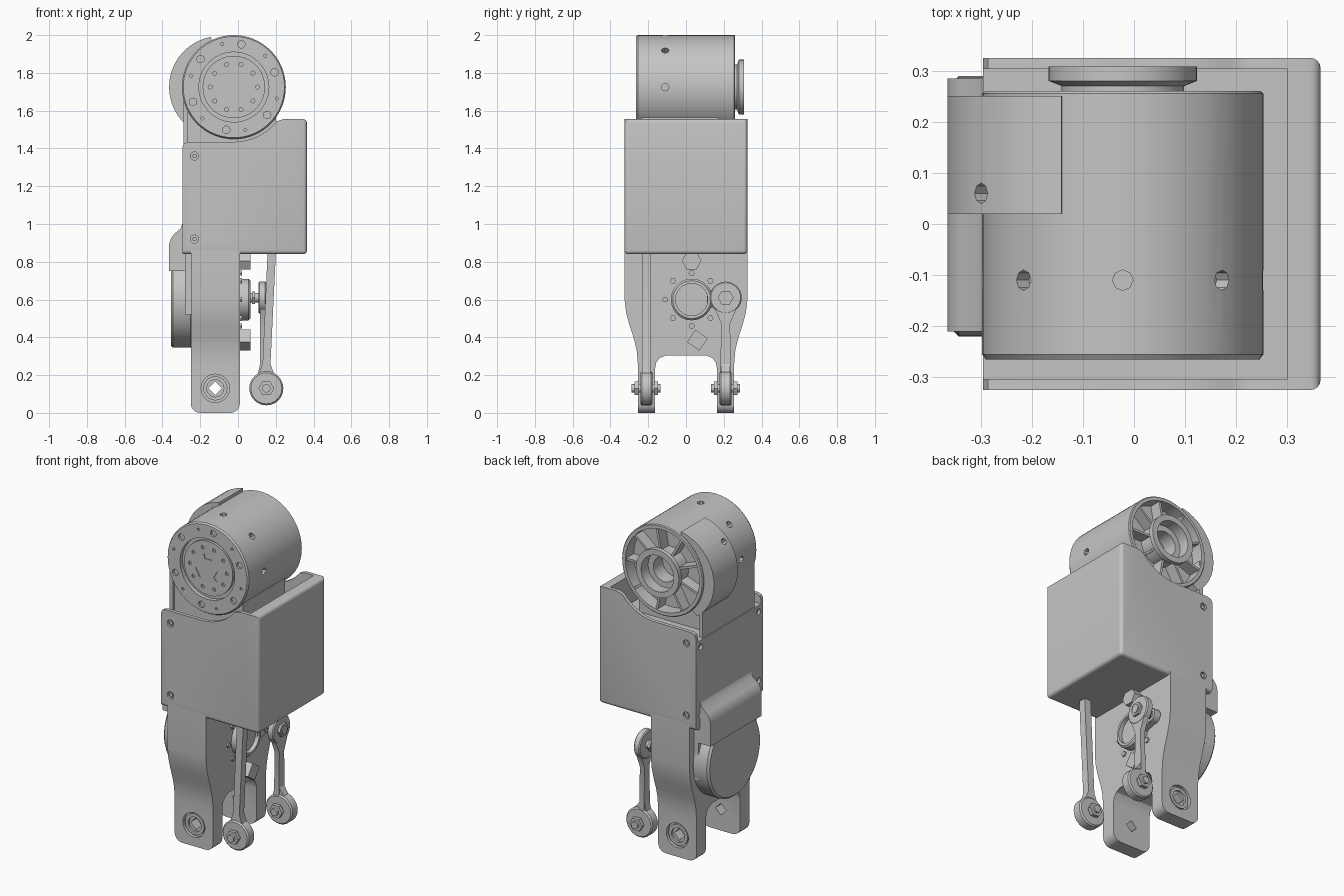
import bpy, bmesh
from math import sin, cos, pi, radians
from mathutils import Matrix, Vector

if "Cube" in bpy.data.objects:
    bpy.data.objects.remove(bpy.data.objects["Cube"])

grey = bpy.data.materials.new("plain grey")
grey.use_nodes = True
tone = (0.56, 0.56, 0.56, 1)
grey.diffuse_color = tone
grey.node_tree.nodes["Principled BSDF"].inputs["Base Color"].default_value = tone


def place(axis, u, v, w):
    """u, v lie in the profile plane, w runs along the axis."""
    return (u, w, v) if axis == "y" else (w, u, v)


def prism(bm, axis, pts, a, b):
    lo = [bm.verts.new(place(axis, u, v, a)) for u, v in pts]
    hi = [bm.verts.new(place(axis, u, v, b)) for u, v in pts]
    faces = [bm.faces.new(lo), bm.faces.new(hi)]
    for i in range(len(pts)):
        j = (i + 1) % len(pts)
        faces.append(bm.faces.new((lo[i], lo[j], hi[j], hi[i])))
    bmesh.ops.recalc_face_normals(bm, faces=faces)


def lathe(bm, axis, centre, profile, seg=32):
    """Revolve (radius, along) points around the axis through centre."""
    cu, cv = centre
    rings = []
    for r, w in profile:
        n = seg if r else 1
        rings.append([bm.verts.new(place(axis, cu + r * cos(2 * pi * i / seg),
                                         cv + r * sin(2 * pi * i / seg), w)) for i in range(n)])
    faces = []
    for p, q in zip(rings, rings[1:]):
        for i in range(seg):
            j = (i + 1) % seg
            loop = [p[i % len(p)], p[j % len(p)], q[j % len(q)], q[i % len(q)]]
            faces.append(bm.faces.new(list(dict.fromkeys(loop))))
    bmesh.ops.recalc_face_normals(bm, faces=faces)


def disc(bm, axis, centre, r, a, b, seg=32, ch=0.0):
    if ch:
        pts = [(0, a), (r - ch, a), (r, a + ch), (r, b - ch), (r - ch, b), (0, b)]
    else:
        pts = [(0, a), (r, a), (r, b), (0, b)]
    lathe(bm, axis, centre, pts, seg)


def box(bm, x, y, z):
    prism(bm, "y", [(x[0], z[0]), (x[1], z[0]), (x[1], z[1]), (x[0], z[1])], *y)


def radial_hole(bm, start, direction, reach, r=0.02):
    d = Vector(direction).normalized()
    m = Matrix.Translation(Vector(start) + d * reach) @ d.to_track_quat("Z", "Y").to_matrix().to_4x4()
    bmesh.ops.create_cone(bm, cap_ends=True, segments=8, radius1=r, radius2=r, depth=0.08, matrix=m)


def polar(centre, r, deg):
    return centre[0] + r * cos(radians(deg)), centre[1] + r * sin(radians(deg))


def finish(name, bm, cutter=None):
    me = bpy.data.meshes.new(name)
    bm.to_mesh(me)
    bm.free()
    ob = bpy.data.objects.new(name, me)
    bpy.context.collection.objects.link(ob)
    if cutter:
        tool = finish(name + "_cutter", cutter)
        mod = ob.modifiers.new("cut", "BOOLEAN")
        mod.operation, mod.solver, mod.object = "DIFFERENCE", "EXACT", tool
        mod.use_self = True
        bpy.context.view_layer.update()
        result = bpy.data.meshes.new_from_object(
            ob.evaluated_get(bpy.context.evaluated_depsgraph_get()))
        ob.modifiers.clear()
        if result.polygons:
            ob.data = result
        bpy.data.objects.remove(tool)
    ob.data.materials.clear()
    ob.data.materials.append(grey)
    ob.data.shade_smooth()
    ob.data.set_sharp_from_angle(angle=radians(30))
    return ob


# Motor drum, with a ringed front face and a hollow flanged back hub
top = (-0.022, 1.725)
bm = bmesh.new()
lathe(bm, "y", top, [(0, -.255), (.165, -.255), (.165, -.24), (.185, -.24), (.185, -.265),
                     (.268, -.265), (.275, -.255), (.275, .255), (.27, .26), (.25, .26),
                     (.25, .18), (.12, .18), (.12, .27), (.145, .28), (.145, .308),
                     (.11, .308), (.11, .24), (.075, .24), (.075, .15), (0, .15)], 64)
cut = bmesh.new()
for k in range(5):
    a = k * pi / 4
    radial_hole(cut, (top[0], -0.11, top[1]), (cos(a), 0, sin(a)), 0.28)
for k in range(6):
    disc(cut, "y", polar(top, 0.23, 80 + 60 * k), 0.02, -0.3, -0.25, 10)
    disc(cut, "y", polar(top, 0.235, 105 + 60 * k), 0.008, -0.3, -0.25, 8)
for k in range(10):
    disc(cut, "y", polar(top, 0.125, 36 * k), 0.011, -0.3, -0.245, 8)
for k in range(3):
    prism(cut, "y", [polar(top, r, 90 + 120 * k + d) for r, d in
                     ((.06, -25), (.09, -20), (.09, 20), (.06, 25))], -0.3, -0.25)
finish("motor_drum", bm, cut)

# Ribs in the back recess of the drum
bm = bmesh.new()
for k in range(9):
    m = (Matrix.Translation((top[0], 0.213, top[1])) @ Matrix.Rotation(k * 2 * pi / 9, 4, "Y")
         @ Matrix.Translation((0.185, 0, 0)) @ Matrix.Diagonal((0.14, 0.075, 0.014, 1)))
    bmesh.ops.create_cube(bm, size=1, matrix=m)
finish("drum_ribs", bm)

# Neck that carries the drum, with a thin plate on its outer side
bm = bmesh.new()
box(bm, (-0.27, 0.2), (-0.235, 0.17), (1.35, 1.65))
box(bm, (-0.288, -0.265), (-0.25, 0.25), (1.35, 1.7))
finish("drum_neck", bm)

# Curved housing wrapped around the side of the drum
side = (-0.095, 1.725)
outer = [polar(side, 0.27, 100 + 9 * k) for k in range(16)]
inner = [polar(top, 0.262, 225 - 9 * k) for k in range(13)]
bm = bmesh.new()
prism(bm, "y", outer + inner, 0.02, 0.25)
cut = bmesh.new()
radial_hole(cut, (side[0], 0.06, side[1]), (-0.205, 0, 0.176), 0.27)
finish("drum_side_housing", bm, cut)


def round_cover(bm):
    """Round the outer edges of the cover on its far side and underneath."""
    def outside(e):
        mid = (e.verts[0].co + e.verts[1].co) / 2
        along_y = abs(e.verts[0].co.y - e.verts[1].co.y) > 0.001
        far, low = mid.x > 0.36, mid.z < 0.85
        return far if along_y else (far or low) and abs(mid.y) > 0.32
    bmesh.ops.bevel(bm, geom=[e for e in bm.edges if outside(e)], offset=0.02,
                    segments=4, profile=0.5, affect="EDGES")


# Cover body: block with an open tray at the top and a raised far wall
bm = bmesh.new()
prism(bm, "y", [(-0.295, 0.84), (0.365, 0.84), (0.365, 1.555), (0.3, 1.555),
                (0.3, 1.38), (-0.295, 1.38)], -0.303, 0.303)
round_cover(bm)
cut = bmesh.new()
for z in (0.92, 1.34):
    for y in (-0.28, 0.28):
        disc(cut, "x", (y, z), 0.018, -0.4, -0.28, 12)
finish("cover_body", bm, cut)

# Front and back cover plates, scooped around the drum
scoop = [polar(top, 0.29, -90 + 6.4 * k) for k in range(9)]
for name, s in (("front_cover_plate", -1), ("back_cover_plate", 1)):
    bm = bmesh.new()
    prism(bm, "y", [(-0.295, 0.84), (0.365, 0.84), (0.365, 1.555), (0.24, 1.555)] + scoop[::-1]
          + [(-0.265, 1.435), (-0.286, 1.426), (-0.295, 1.405)], s * 0.303, s * 0.325)
    round_cover(bm)
    cut = bmesh.new()
    for z in (0.92, 1.36):
        disc(cut, "y", (-0.23, z), 0.022, s * 0.312, s * 0.4, 12)
    finish(name, bm, cut)

# Screws in the cover plates
bm = bmesh.new()
for z in (0.92, 1.36):
    for s in (-1, 1):
        disc(bm, "y", (-0.23, z), 0.013, s * 0.305, s * 0.32, 6)
finish("cover_screws", bm)

# Forked lower leg with flared shoulders
half = [(.325, .87), (.325, .6), (.317, .53), (.298, .46), (.275, .39), (.261, .33), (.255, .26),
        (.255, 0), (.165, 0), (.165, .23), (.158, .265), (.14, .29), (.105, .305)]
bm = bmesh.new()
prism(bm, "x", half + [(-u, v) for u, v in reversed(half)], -0.25, 0.01)
feet = [e for e in bm.edges if all(v.co.z < 0.01 for v in e.verts)
        and abs(e.verts[0].co.x - e.verts[1].co.x) < 0.01]
bmesh.ops.bevel(bm, geom=feet, offset=0.05, segments=5, profile=0.5, affect="EDGES")
pin = (-0.12, 0.13)
cut = bmesh.new()
for s in (-1, 1):
    disc(cut, "y", pin, 0.075, s * 0.235, s * 0.3, 24)
disc(cut, "y", pin, 0.036, -0.232, 0.232, 4)
for s in (-1, 1):
    disc(cut, "y", pin, 0.036, s * 0.23, s * 0.24, 4)
finish("forked_leg", bm, cut)
bm = bmesh.new()
for s in (-1, 1):
    lathe(bm, "y", pin, [(.045, s * .225), (.064, s * .225), (.064, s * .248),
                         (.045, s * .248), (.045, s * .225)], 24)
finish("leg_bushings", bm)

# Side motor below the cover: backing plate, round can and sloped cap
bm = bmesh.new()
box(bm, (-0.28, -0.24), (-0.25, 0.28), (0.52, 0.98))
disc(bm, "x", (0.035, 0.6), 0.255, -0.355, -0.24, 48, 0.012)
finish("side_motor", bm)
bm = bmesh.new()
prism(bm, "y", [(-.27, .75), (-.365, .75), (-.365, .89), (-.357, .92), (-.34, .945),
                (-.305, .975), (-.295, 1.0), (-.27, 1.0)], -0.21, 0.285)
finish("side_motor_cap", bm)

# Output hub, its screws and the crank on the other side
hub, stud = (0.03, 0.6), (0.21, 0.61)
bm = bmesh.new()
lathe(bm, "x", hub, [(0, 0), (.11, 0), (.11, .055), (.1, .065), (.085, .065),
                     (.085, .04), (0, .04)], 40)
for k in range(8):
    disc(bm, "x", polar(hub, 0.14, 45 * k), 0.016, 0, 0.02, 6)
disc(bm, "x", (0.03, 0.805), 0.052, 0, 0.065, 6)
prism(bm, "x", [polar((0.06, 0.385), 0.056, 10 + 90 * k) for k in range(4)], 0, 0.065)
finish("output_hub", bm)
bm = bmesh.new()
prism(bm, "x", [(0.11, 0.55), (0.21, 0.57), (0.21, 0.65), (0.11, 0.65)], 0.02, 0.055)
disc(bm, "x", stud, 0.042, 0.02, 0.062, 20)
disc(bm, "x", stud, 0.026, 0.05, 0.17, 16)
disc(bm, "x", stud, 0.038, 0.075, 0.09, 6)
disc(bm, "x", stud, 0.042, 0.145, 0.165, 6)
finish("crank_and_stud", bm)

# Two link rods with round eyes and hex bolts
eye = (0.15, 0.13)
for name, s in (("front_link_rod", -1), ("back_link_rod", 1)):
    bm = bmesh.new()
    y = 0.21 * s
    disc(bm, "y", eye, 0.09, y - 0.032, y + 0.032, 32, 0.008)
    if s < 0:
        prism(bm, "y", [(0.1, 0.18), (0.13, 0.26), (0.158, 0.88), (0.202, 0.88),
                        (0.172, 0.26), (0.2, 0.18)], y - 0.023, y + 0.023)
    else:
        prism(bm, "x", [(0.18, 0.18), (0.187, 0.47), (0.15, 0.56), (0.27, 0.56),
                        (0.233, 0.47), (0.24, 0.18)], 0.117, 0.149)
        prism(bm, "y", [(0.1, 0.18), (0.117, 0.26), (0.149, 0.26), (0.2, 0.18)],
              y - 0.023, y + 0.023)
        disc(bm, "x", stud, 0.085, 0.108, 0.15, 32, 0.006)
    disc(bm, "y", eye, 0.022, y - 0.078, y + 0.075, 16)
    for d in (-0.051, 0.051):
        disc(bm, "y", eye, 0.042, y + d - 0.011, y + d + 0.011, 6)
    finish(name, bm)
